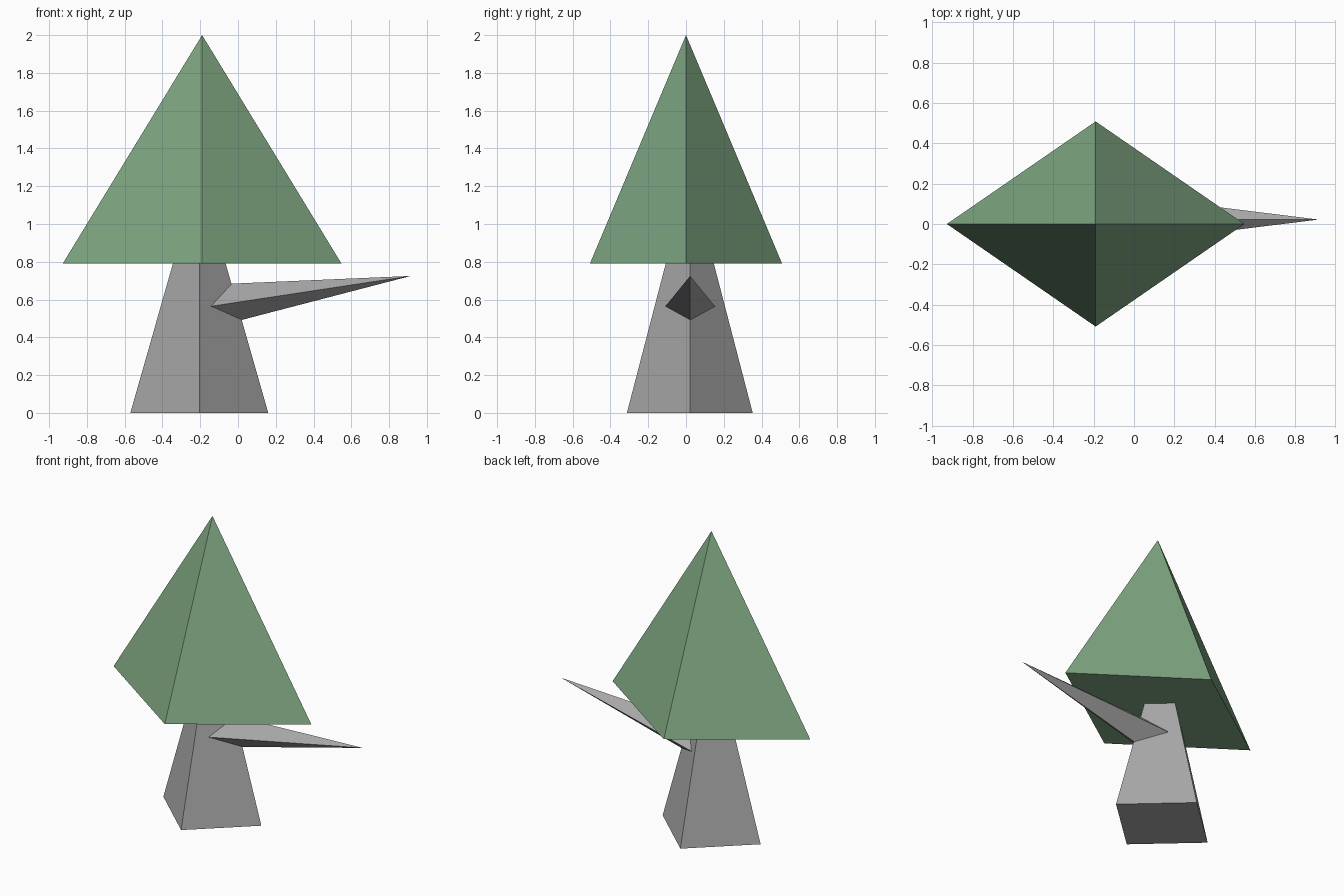
import bpy
import bmesh
from mathutils import Vector

cube = bpy.data.objects.get("Cube")
if cube:
    bpy.data.objects.remove(cube, do_unlink=True)


def make_material(name, rgb):
    mat = bpy.data.materials.new(name)
    mat.use_nodes = True
    colour = (*rgb, 1.0)
    mat.diffuse_color = colour
    mat.node_tree.nodes["Principled BSDF"].inputs["Base Color"].default_value = colour
    return mat


def diamond_spike(name, centre, axis_a, axis_b, tip, mat):
    """Closed four-sided pyramid on a diamond base spanned by two half-axes."""
    centre, a, b = Vector(centre), Vector(axis_a), Vector(axis_b)
    bm = bmesh.new()
    ring = [bm.verts.new(centre + offset) for offset in (a, b, -a, -b)]
    apex = bm.verts.new(tip)
    bm.faces.new(ring)
    for i in range(len(ring)):
        bm.faces.new((ring[i], ring[i - 1], apex))
    bmesh.ops.recalc_face_normals(bm, faces=bm.faces)
    mesh = bpy.data.meshes.new(name)
    bm.to_mesh(mesh)
    bm.free()
    mesh.materials.append(mat)
    obj = bpy.data.objects.new(name, mesh)
    bpy.context.collection.objects.link(obj)
    return obj


leaf_green = make_material("leaf green", (0.21, 0.38, 0.22))
bark_grey = make_material("bark grey", (0.39, 0.39, 0.39))

# Tapered trunk, its point hidden inside the foliage
diamond_spike("trunk", (-0.205, 0.02, 0), (0.365, 0, 0), (0, 0.333, 0),
              (-0.205, 0.02, 1.28), bark_grey)

# Wide foliage pyramid
diamond_spike("foliage", (-0.19, 0, 0.792), (0.737, 0, 0), (0, 0.508, 0),
              (-0.19, 0, 2.0), leaf_green)

# Pointed side branch, rooted inside the trunk
diamond_spike("branch", (-0.2, 0.022, 0.556), (0, 0.138, 0), (0, 0, 0.121),
              (0.915, 0.022, 0.725), bark_grey)
